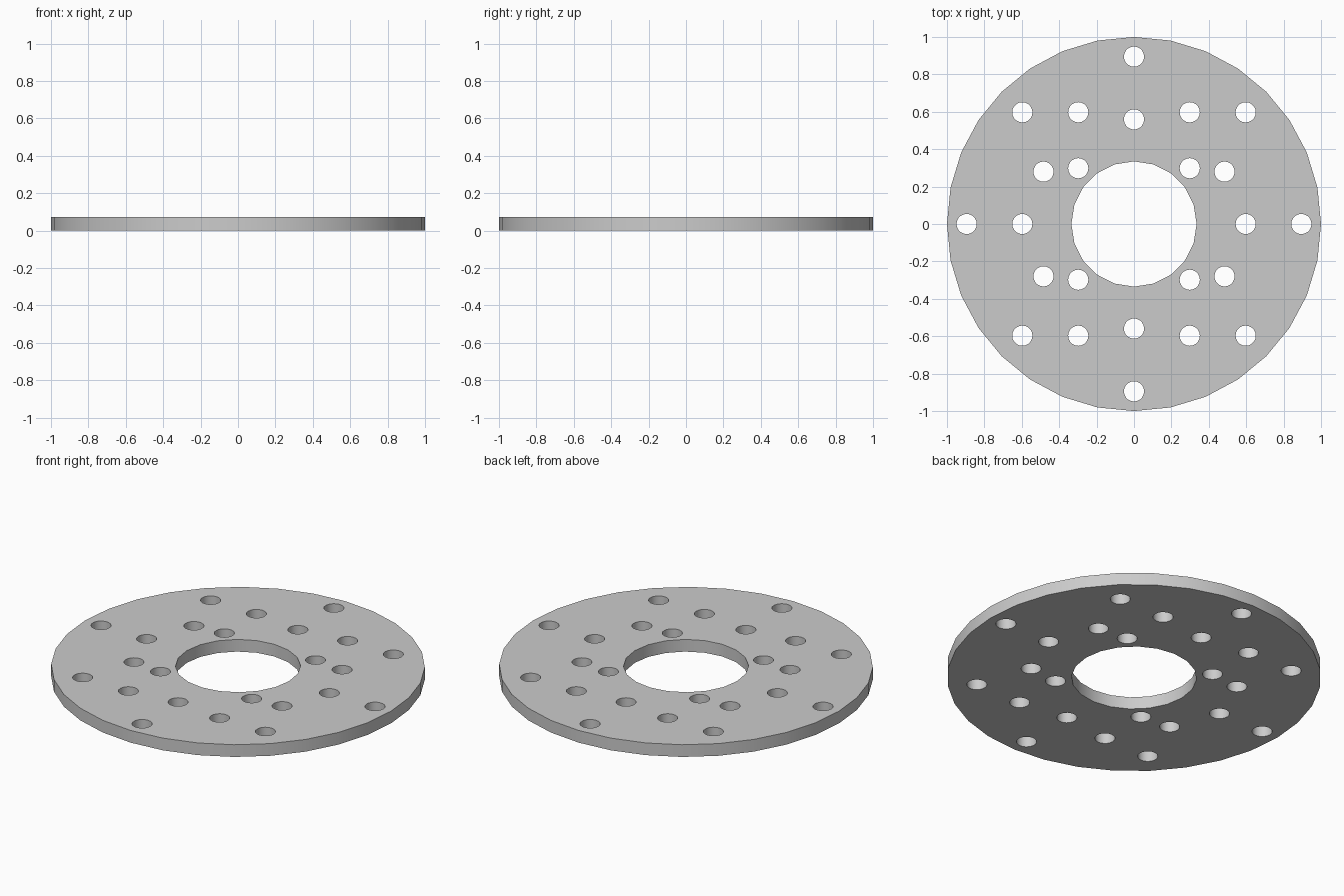
import bpy, bmesh
from math import sin, cos, tau, radians

if "Cube" in bpy.data.objects:
    bpy.data.objects.remove(bpy.data.objects["Cube"])

THICK = 0.072
HOLE_R = 0.054

curve = bpy.data.curves.new("perforated_disc_profile", 'CURVE')
curve.dimensions = '2D'
curve.fill_mode = 'BOTH'
curve.extrude = THICK / 2


def ring(x, y, r, sides):
    s = curve.splines.new('POLY')
    s.points.add(sides - 1)
    for i, p in enumerate(s.points):
        a = tau * i / sides
        p.co = (x + r * cos(a), y + r * sin(a), 0, 1)
    s.use_cyclic_u = True


# Outer rim and central bore
ring(0, 0, 1.0, 32)
ring(0, 0, 0.335, 20)

# Bolt holes, mirrored across both axes
quadrant = [(0, 0.895), (0.895, 0), (0.597, 0.597), (0.298, 0.597),
            (0, 0.559), (0.597, 0), (0.484, 0.28), (0.298, 0.298)]
holes = {(sx * x, sy * y) for x, y in quadrant for sx in (1, -1) for sy in (1, -1)}
for x, y in sorted(holes):
    ring(x, y, HOLE_R, 20)

# Turn the filled profile into one solid mesh
src = bpy.data.objects.new("profile", curve)
bpy.context.collection.objects.link(src)
deps = bpy.context.evaluated_depsgraph_get()
mesh = bpy.data.meshes.new_from_object(src.evaluated_get(deps))
bpy.data.objects.remove(src)

bm = bmesh.new()
bm.from_mesh(mesh)
bmesh.ops.remove_doubles(bm, verts=bm.verts, dist=0.0005)
bmesh.ops.translate(bm, verts=bm.verts, vec=(0, 0, THICK / 2))
bmesh.ops.recalc_face_normals(bm, faces=bm.faces)
bm.to_mesh(mesh)
bm.free()

disc = bpy.data.objects.new("perforated_disc", mesh)
bpy.context.collection.objects.link(disc)
bpy.context.view_layer.objects.active = disc
disc.select_set(True)
bpy.ops.object.shade_smooth_by_angle(angle=radians(30))
